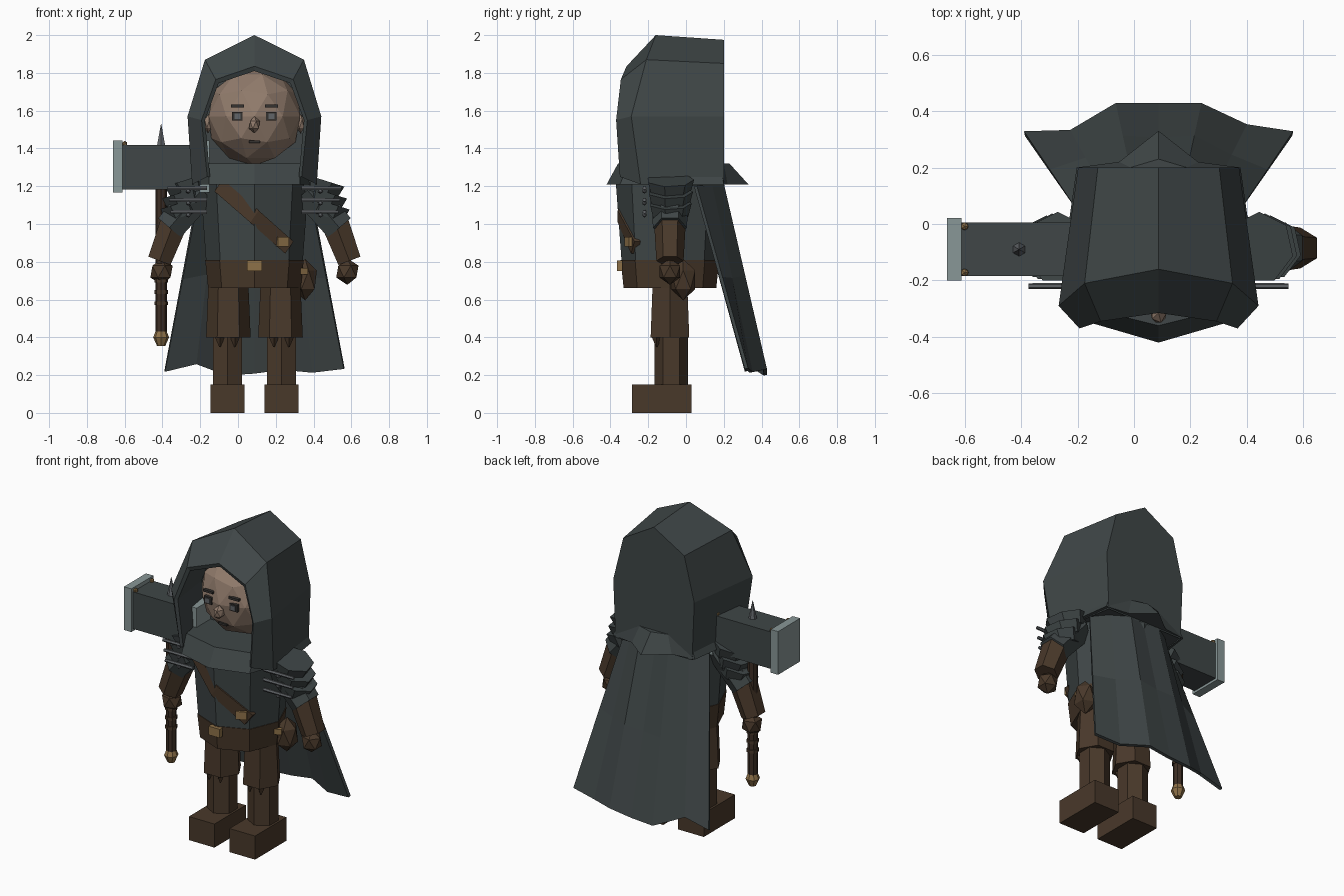
import bpy, bmesh
from mathutils import Vector, Matrix

cube = bpy.data.objects.get("Cube")
if cube:
    bpy.data.objects.remove(cube)

CX, CY = 0.087, -0.085      # body axis


def material(name, *rgb):
    m = bpy.data.materials.new(name)
    m.use_nodes = True
    m.diffuse_color = (*rgb, 1)
    m.node_tree.nodes["Principled BSDF"].inputs["Base Color"].default_value = (*rgb, 1)
    return m


slate = material("slate cloth", 0.05, 0.062, 0.063)
leather = material("brown leather", 0.066, 0.04, 0.023)
wood = material("dark wood", 0.046, 0.027, 0.017)
skin = material("skin", 0.285, 0.2, 0.15)
gold = material("dull gold", 0.27, 0.165, 0.065)
steel = material("pale steel", 0.25, 0.31, 0.31)
iron = material("grey iron", 0.12, 0.13, 0.14)
dark = material("dark features", 0.035, 0.032, 0.03)


def finish(name, bm, mat):
    bmesh.ops.recalc_face_normals(bm, faces=bm.faces)
    mesh = bpy.data.meshes.new(name)
    bm.to_mesh(mesh)
    bm.free()
    mesh.materials.append(mat)
    ob = bpy.data.objects.new(name, mesh)
    bpy.context.collection.objects.link(ob)
    return ob


def prism(name, p0, p1, r0, r1, sides, mat, twist=0.0):
    """Tapered prism with its first corner towards +y."""
    p0, p1 = Vector(p0), Vector(p1)
    axis = p1 - p0
    rot = Vector((0, 0, 1)).rotation_difference(axis).to_matrix().to_4x4()
    bm = bmesh.new()
    bmesh.ops.create_cone(bm, cap_ends=True, segments=sides, radius1=r0, radius2=r1,
                          depth=axis.length,
                          matrix=Matrix.Translation((p0 + p1) / 2) @ rot @ Matrix.Rotation(twist, 4, 'Z'))
    return finish(name, bm, mat)


def box(name, centre, size, mat, turn=0.0):
    bm = bmesh.new()
    bmesh.ops.create_cube(bm, size=1, matrix=Matrix.Translation(centre)
                          @ Matrix.Rotation(turn, 4, 'Z') @ Matrix.Diagonal((*size, 1)))
    return finish(name, bm, mat)


def ball(name, centre, size, mat, level=1):
    bm = bmesh.new()
    bmesh.ops.create_icosphere(bm, subdivisions=level, radius=1,
                               matrix=Matrix.Translation(centre) @ Matrix.Diagonal((*size, 1)))
    return finish(name, bm, mat)


def loft(name, rings, mat, closed=True, caps=(True, True)):
    bm = bmesh.new()
    rows = [[bm.verts.new(p) for p in ring] for ring in rings]
    n = len(rows[0])
    for a, b in zip(rows, rows[1:]):
        for i in range(n if closed else n - 1):
            j = (i + 1) % n
            bm.faces.new((a[i], a[j], b[j], b[i]))
    for use, row in zip(caps, (rows[0], rows[-1])):
        if use:
            bm.faces.new(row)
    return finish(name, bm, mat)


def arch(half):
    """Mirror a half profile that ends on the centre line."""
    return ([(CX - x, y, z) for x, y, z in half]
            + [(CX + x, y, z) for x, y, z in half[-2::-1]])


def loop(half, z):
    """Closed ring from a half outline that starts and ends on the centre line."""
    return ([(CX + x, y, z) for x, y in half]
            + [(CX - x, y, z) for x, y in half[-2:0:-1]])


# Hood: back, crown, rim and lining
loft("hood", [arch(p) for p in (
    [(.27, .2, 1.2), (.285, .2, 1.57), (.215, .2, 1.85), (0, .2, 1.975)],
    [(.33, -.24, 1.21), (.354, -.29, 1.57), (.262, -.21, 1.87), (0, -.16, 2.0)],
    [(.25, -.35, 1.25), (.28, -.37, 1.55), (.205, -.345, 1.765), (0, -.315, 1.835)],
    [(.235, -.34, 1.25), (.262, -.355, 1.55), (.19, -.335, 1.745), (0, -.305, 1.81)],
    [(.28, -.06, 1.25), (.3, -.06, 1.55), (.21, -.06, 1.8), (0, -.06, 1.87)])],
    slate, closed=False)

# Collar mantle with a pointed front and back
loft("collar", [
    loop([(0, -.42), (.24, -.35), (.33, -.08), (.29, .2), (.14, .22), (0, .33)], 1.21),
    loop([(0, -.36), (.24, -.3), (.28, -.08), (.24, .18), (.1, .2), (0, .23)], 1.32)], slate)

# Head and face
ball("head", (CX, -.065, 1.57), (.255, .25, .26), skin, 2)
ball("nose", (CX, -.315, 1.525), (.032, .04, .045), skin)
box("mouth", (CX, -.272, 1.435), (.06, .02, .012), dark)
for s, side in ((1, "left"), (-1, "right")):
    x = CX + s * .09
    box(side + "_brow", (x, -.29, 1.625), (.07, .02, .014), dark)
    box(side + "_eye", (x, -.29, 1.57), (.055, .02, .045), dark)
    box(side + "_pupil", (x, -.299, 1.57), (.03, .012, .028), iron)
    ball(side + "_ear", (CX + s * .245, -.09, 1.53), (.025, .035, .05), skin)

# Torso, belt and buckle: octagons with a corner at the front
prism("torso", (CX, CY, .8), (CX, CY, 1.24), .256, .288, 8, slate)
prism("belt", (CX, CY, .66), (CX, CY, .81), .245, .261, 8, leather)
box("belt_buckle", (CX, -.35, .78), (.08, .03, .055), gold)


# Chest strap wrapped over the front corner of the torso
def chest_y(dx, z):
    return CY - (.256 + (z - .8) * .073 - .414 * abs(dx))


strap = []
for dx, z in ((-.19, 1.205), (0, 1.04), (.185, .875)):
    strap.append([(CX + dx + k * .022, chest_y(dx + k * .022, z) + d, z + k * .032)
                  for k, d in ((-1, .02), (1, .02), (1, -.012), (-1, -.012))])
loft("chest_strap", strap, leather)
box("strap_buckle", (CX + .148, -.3, .905), (.065, .03, .05), gold, .39)

# Hip pouch
ball("pouch", (.355, -.015, .705), (.07, .075, .11), leather)
box("pouch_buckle", (.345, -.09, .75), (.045, .025, .035), gold, .5)

# Limbs and shoulder armour, built for both sides
for s, side in ((1, "left"), (-1, "right")):
    def at(x, z, y=CY):
        return (CX + s * x, y, z)

    prism(side + "_thigh", at(.138, .4), at(.138, .68), .118, .106, 6, leather, .5236)
    prism(side + "_shin", at(.143, .14, -.078), at(.143, .42, -.078), .089, .089, 6, leather)
    for k in (-.04, .04):
        prism(side + "_knee_tab", at(.143 + k, .41, -.155), at(.143 + k, .35, -.155),
              .03, .004, 4, leather)
    box(side + "_foot", at(.143, .075, -.128), (.18, .315, .15), leather)

    prism(side + "_upper_arm", at(.28, 1.18), at(.45, .98), .1, .09, 6, slate)
    prism(side + "_forearm", at(.425, 1.01), at(.503, .805), .084, .072, 6, leather)
    ball(side + "_hand", at(.492, .748), (.066, .064, .07), leather)
    # Flared shoulder plates, each with a studded bar in front
    for i, (x, z, r) in enumerate(((.345, 1.165, .128), (.365, 1.1, .122), (.385, 1.04, .115))):
        prism(side + "_pauldron_%d" % i, at(x - .01, z), at(x + .012, z + .07),
              r * .85, r, 7, slate)
        bz = 1.19 - i * .063
        prism(side + "_spike_bar_%d" % i, at(.25, bz, -.22), at(.46 - i * .008, bz, -.22),
              .012, .01, 6, iron)
        ball(side + "_bar_stud_%d" % i, at(.35, bz - .015, -.22), (.015, .012, .015), iron)

# Cape: folded sheet from the shoulders to an uneven hem
top = arch([(.29, .05, 1.2), (.2, .13, 1.21), (.1, .19, 1.22), (0, .175, 1.22)])
hem = [(CX + x, y, z) for x, y, z in (
    (-.475, .32, .22), (-.31, .325, .26), (-.15, .42, .2), (0, .42, .21),
    (.15, .42, .23), (.31, .345, .215), (.475, .32, .235))]
mid = [tuple((a + b) / 2 for a, b in zip(p, q)) for p, q in zip(top, hem)]
cape = loft("cape", [top, mid, hem], slate, closed=False, caps=(False, False))
solid = cape.modifiers.new("thickness", 'SOLIDIFY')
solid.thickness = .018
solid.offset = 0

# Hammer head, caps and rivets
HX, HY = -.407, -.09
box("hammer_head", (HX, HY, 1.3), (.46, .19, .235), slate)
for s in (1, -1):
    box("hammer_cap", (HX + s * .23, HY, 1.305), (.052, .222, .275), steel)
    for k in (1, -1):
        ball("hammer_rivet", (HX + s * .193, HY + k * .082, 1.425), (.015, .015, .015), gold)
prism("hammer_spike", (HX, HY, 1.41), (HX, HY, 1.53), .026, .001, 6, iron)

# Hammer handle with grip rings and pommel
prism("hammer_handle", (HX, HY, .42), (HX, HY, 1.2), .03, .03, 8, wood)
for z in (.57, .63, .69):
    prism("grip_ring", (HX, HY, z), (HX, HY, z + .02), .036, .036, 8, leather)
prism("pommel_top", (HX, HY, .4), (HX, HY, .43), .042, .03, 8, gold)
prism("pommel", (HX, HY, .355), (HX, HY, .4), .022, .042, 8, gold)
